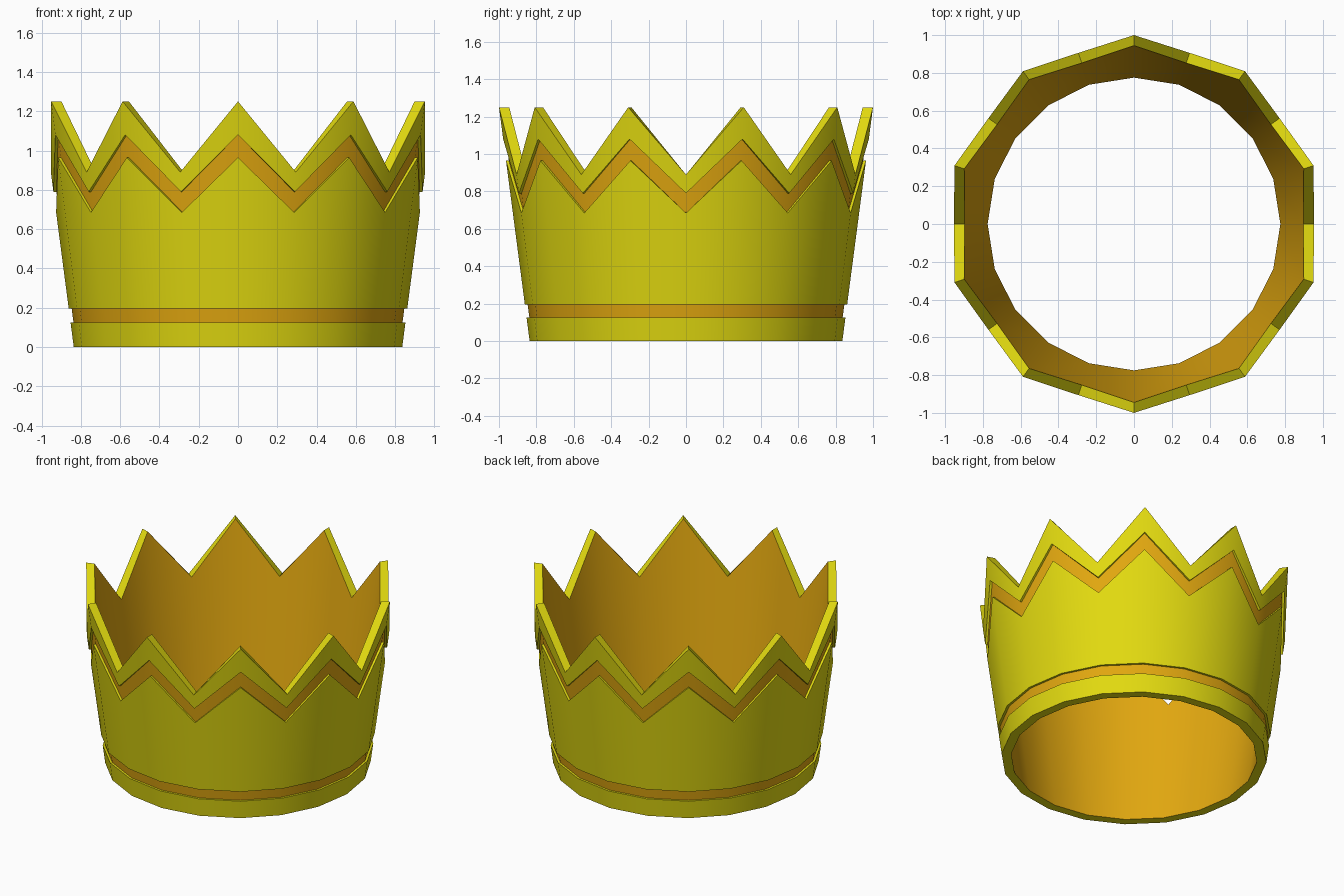
import bpy, bmesh, math

if "Cube" in bpy.data.objects:
    bpy.data.objects.remove(bpy.data.objects["Cube"])


def material(name, rgb):
    m = bpy.data.materials.new(name)
    m.diffuse_color = (*rgb, 1)
    m.use_nodes = True
    m.node_tree.nodes["Principled BSDF"].inputs["Base Color"].default_value = m.diffuse_color
    return m


gold = material("yellow_gold", (0.76, 0.70, 0.005))
amber = material("amber", (0.76, 0.39, 0.005))

SIDES = 20
GROOVE = 0.015


def outer(z):
    return 0.836 + 0.131 * z


def inner(z):
    return 0.775 + 0.136 * z


# Closed cross-section: (wall, inset, z at valley, z at peak, material of the
# strip that starts here: 0 gold, 1 amber)
profile = [
    (outer, 0, 0, 0, 0),                   # base band
    (outer, 0, 0.125, 0.125, 0),           # ledge
    (outer, GROOVE, 0.125, 0.125, 1),      # lower groove
    (outer, GROOVE, 0.195, 0.195, 0),      # ledge
    (outer, 0, 0.195, 0.195, 0),           # main body
    (outer, 0, 0.685, 0.965, 0),           # ledge
    (outer, GROOVE, 0.685, 0.965, 1),      # zigzag groove
    (outer, GROOVE, 0.79, 1.08, 0),        # ledge
    (outer, 0, 0.79, 1.08, 0),             # pointed rim
    (outer, 0, 0.89, 1.25, 0),             # top edge
    (inner, 0, 0.89, 1.25, 1),             # lining
    (inner, 0, 0, 0, 0),                   # bottom edge
]

bm = bmesh.new()
columns = []
for i in range(SIDES):
    a = math.pi / 2 + 2 * math.pi * i / SIDES
    column = []
    for wall, inset, z_valley, z_peak, _ in profile:
        z = z_valley if i % 2 else z_peak
        r = wall(z) - inset
        column.append(bm.verts.new((r * math.cos(a), r * math.sin(a), z)))
    columns.append(column)

n = len(profile)
for i in range(SIDES):
    c, d = columns[i], columns[(i + 1) % SIDES]
    for j in range(n):
        k = (j + 1) % n
        f = bm.faces.new((c[j], d[j], d[k], c[k]))
        f.material_index = profile[j][4]
bmesh.ops.recalc_face_normals(bm, faces=bm.faces)

mesh = bpy.data.meshes.new("crown")
bm.to_mesh(mesh)
bm.free()
mesh.materials.append(gold)
mesh.materials.append(amber)
crown = bpy.data.objects.new("crown", mesh)
bpy.context.collection.objects.link(crown)

# Smooth round walls, crisp ledges
bpy.context.view_layer.objects.active = crown
crown.select_set(True)
bpy.ops.object.shade_smooth_by_angle(angle=math.radians(30))
